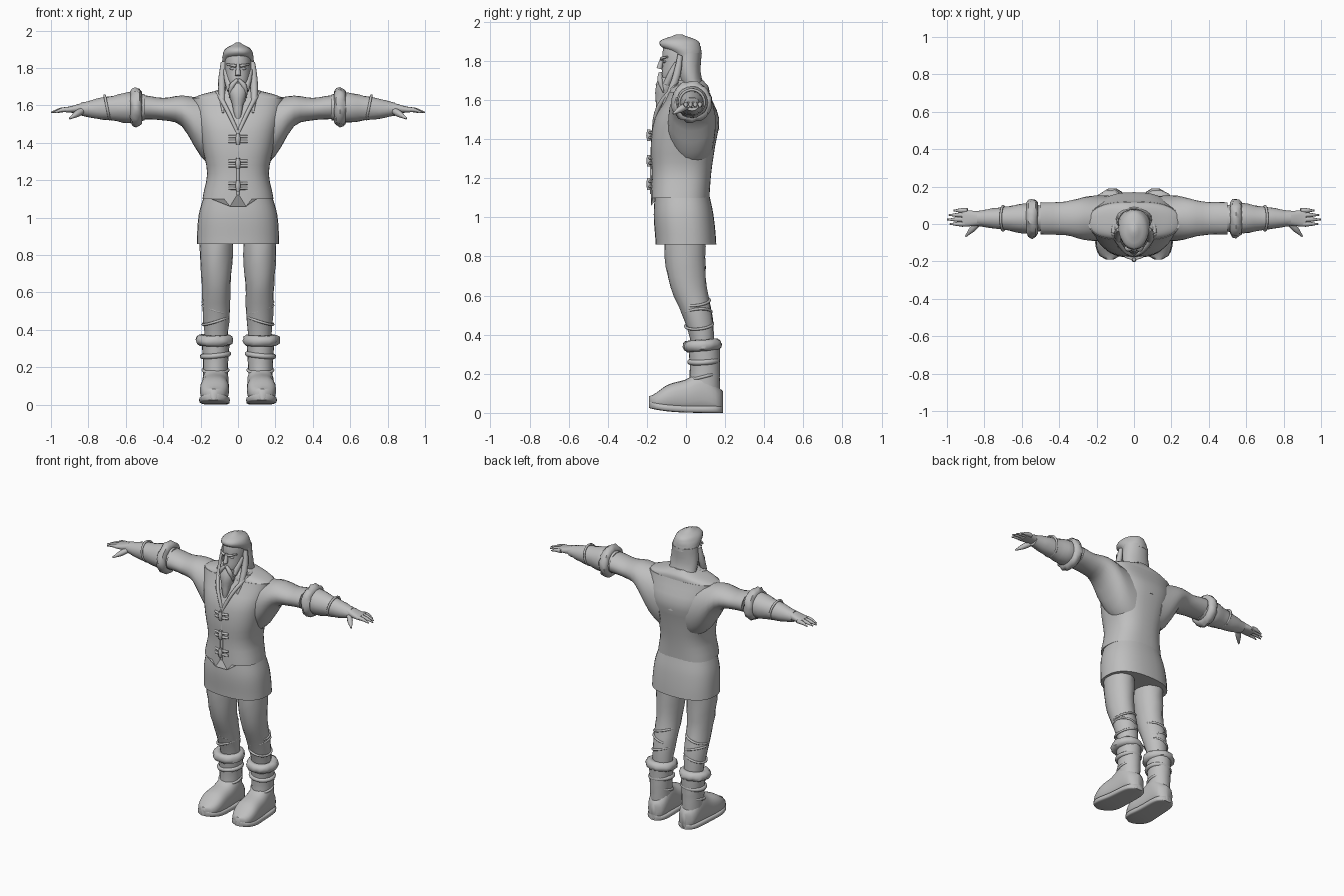
import bpy
import bmesh
import random
from math import sin, cos, pi, radians
from mathutils import Vector

random.seed(4)
if "Cube" in bpy.data.objects:
    bpy.data.objects.remove(bpy.data.objects["Cube"])

tone = (.52, .52, .52, 1)
grey = bpy.data.materials.new("plain_grey")
grey.use_nodes = True
grey.diffuse_color = tone
grey.node_tree.nodes["Principled BSDF"].inputs["Base Color"].default_value = tone

X, Y, Z = Vector((1, 0, 0)), Vector((0, 1, 0)), Vector((0, 0, 1))


def finish(obj, name):
    obj.name = name
    obj.data.materials.clear()
    obj.data.materials.append(grey)
    bpy.ops.object.select_all(action='DESELECT')
    obj.select_set(True)
    bpy.context.view_layer.objects.active = obj
    bpy.ops.object.shade_smooth_by_angle(angle=radians(50))


def spline(values, t):
    """Smooth value at t (0 to 1) through evenly spaced values."""
    last = len(values) - 1
    if last == 0:
        return values[0]
    i = min(int(t * last), last - 1)
    f = t * last - i

    def slope(k):
        return (values[min(k + 1, last)] - values[max(k - 1, 0)]) / 2

    step = values[i + 1] - values[i]
    bend = 3 * step - 2 * slope(i) - slope(i + 1)
    curl = slope(i) + slope(i + 1) - 2 * step
    return values[i] + f * (slope(i) + f * (bend + f * curl))


def skin(name, ring_at, steps=12, sides=20, power=2, rough=0, rule=None):
    """Skin rings given by ring_at(t) as centre, two axes and two radii."""
    bm = bmesh.new()
    loops = []
    for step in range(steps + 1):
        centre, u, v, ru, rv = ring_at(step / steps)
        loop = []
        for i in range(sides):
            angle = 2 * pi * i / sides
            lump = 1 + random.uniform(-rough, rough)
            pu, pv = [lump * abs(w) ** (2 / power) * (1 if w > 0 else -1)
                      for w in (cos(angle), sin(angle))]
            loop.append(bm.verts.new(centre + u * ru * pu + v * rv * pv))
        loops.append(loop)
    for low, high in zip(loops, loops[1:]):
        for i in range(sides):
            j = (i + 1) % sides
            bm.faces.new((low[i], low[j], high[j], high[i]))
    bm.faces.new(loops[0])
    bm.faces.new(loops[-1])
    if rule:
        for vert in bm.verts:
            rule(vert.co)
    bmesh.ops.recalc_face_normals(bm, faces=bm.faces)
    mesh = bpy.data.meshes.new(name)
    bm.to_mesh(mesh)
    bm.free()
    obj = bpy.data.objects.new(name, mesh)
    bpy.context.collection.objects.link(obj)
    finish(obj, name)


def upright(name, bottom, top, widths, fronts, backs, x=0, **style):
    """A standing form with half widths and front and back outlines."""
    def ring(t):
        front, back = spline(fronts, t), spline(backs, t)
        centre = Vector((x, (front + back) / 2, bottom + t * (top - bottom)))
        return centre, X, Y, spline(widths, t), (back - front) / 2
    skin(name, ring, **style)


def sideways(name, start, end, side, heights, depths, thicks, **style):
    """A form running outwards along the arm."""
    def ring(t):
        centre = Vector((side * (start + t * (end - start)), arm_y, spline(heights, t)))
        return centre, Y, Z, spline(depths, t), spline(thicks, t)
    skin(name, ring, **style)


def foot_form(name, side, widths, tops, **style):
    """A form from heel to toe, rounded at both ends, with a raised toe."""
    def ring(t):
        top = spline(tops, t)
        lift = .025 * t ** 4
        centre = Vector((side * (.115 + .015 * t), .19 - .38 * t, lift + top / 2))
        rounding = (1.1 - abs(2 * t - 1) ** 8) ** .5
        return centre, X, Z, spline(widths, t) * rounding, top / 2
    skin(name, ring, steps=20, **style)


def tube(name, start, end, radii, bow=(0, 0, 0), side=1, steps=6, sides=10, **style):
    """A tapering strand from start to end, bowed in the middle."""
    start, end, bow = [Vector((side * p[0], p[1], p[2])) for p in (start, end, bow)]
    along = (end - start).normalized()
    u = along.cross(Y if abs(along.y) < .8 else Z).normalized()

    def ring(t):
        centre = start.lerp(end, t) + bow * sin(pi * t)
        radius = spline(radii, t)
        return centre, u, along.cross(u), radius, radius
    skin(name, ring, steps=steps, sides=sides, **style)


def band(name, loc, radius, thick, rot=(0, 0, 0), rough=0):
    """A ring round a limb, lumpy when it is fur."""
    bpy.ops.mesh.primitive_torus_add(location=loc, rotation=rot, major_radius=radius,
                                     minor_radius=thick, major_segments=28, minor_segments=10)
    obj = bpy.context.object
    for vert in obj.data.vertices:
        vert.co *= 1 + random.uniform(-rough, rough)
    finish(obj, name)


vest_hem, arm_y, arm_z = 1.1, .03, 1.59
leg_x, boot_y = .12, .09


def cut_hem(co):
    """Raise the centre of the hem and draw down its front corners."""
    if co.z < vest_hem + .01 and co.y < -.1:
        away = abs(co.x)
        if away < .02:
            co.z += .03
        elif away < .06:
            co.z -= .04


# Torso clothing
upright("vest", vest_hem, 1.64, (.19, .165, .19, .22, .245), (-.18, -.175, -.18, -.16, -.09),
        (.12, .13, .15, .17, .12), sides=40, power=2.5, rule=cut_hem)
upright("shoulder_yoke", 1.635, 1.7, (.245, .2, .12, .06), (-.09, -.08, -.06),
        (.12, .115, .09), sides=40, power=2.5)
upright("tunic_skirt", .86, 1.17, (.22, .21, .17), (-.155, -.165, -.155), (.155, .14, .11),
        sides=32, power=2.4)

# Clasps down the front opening
tube("front_opening", (0, -.176, 1.12), (0, -.165, 1.47), (.009,), bow=(0, -.004, 0))
for z in (1.42, 1.29, 1.17):
    for drop in (-.013, .013):
        tube("clasp_cord", (-.05, -.172, z + drop), (.05, -.172, z + drop), (.008,),
             bow=(0, -.013, 0))
    tube("clasp_toggle", (0, -.19, z - .03), (0, -.19, z + .03), (.009, .014, .009))

# Neck, face and hair
upright("neck", 1.6, 1.76, (.07, .055), (-.06,), (.08, .05))
upright("face", 1.67, 1.9, (.03, .06, .07, .07, .06), (-.118, -.124, -.12, -.12, -.11),
        (-.03, .04, .06, .05))
upright("back_hair", 1.45, 1.84, (.03, .08, .095, .085), (.12, .03, -.035, -.06),
        (.17, .14, .08, .08), sides=28, rough=.02)
upright("crown_hair", 1.82, 1.936, (.084, .084, .08, .062, .012),
        (-.06, -.09, -.132, -.125, -.05), (.08, .079, .074, .055, -.02),
        sides=28, rough=.015)
tube("nose", (0, -.12, 1.82), (0, -.137, 1.76), (.009, .012, .015))
tube("beard", (0, -.09, 1.71), (0, -.14, 1.5), (.05, .048, .03, .02, .005),
     bow=(0, -.01, 0), steps=10, sides=14, rough=.07)

for s in (-1, 1):
    # Face details
    tube("brow", (.008, -.126, 1.81), (.06, -.095, 1.82), (.009, .005), (0, -.01, 0), s)
    tube("eye", (.016, -.113, 1.797), (.044, -.106, 1.797), (.003, .008, .003), side=s)
    tube("moustache", (0, -.13, 1.74), (.045, -.115, 1.64), (.01, .014, .004), (.012, -.01, .01), s)
    tube("side_whisker", (.066, -.045, 1.79), (.04, -.1, 1.68), (.014, .02, .018), side=s)
    tube("side_lock", (.078, -.03, 1.83), (.08, -.125, 1.56), (.014, .02, .018, .005),
         (.008, .02, 0), s, rough=.06)
    tube("front_collar", (0, -.166, 1.45), (.11, -.05, 1.67), (.01, .013), (0, -.03, .01), s)
    tube("back_collar", (.11, -.05, 1.67), (.07, .095, 1.65), (.013, .01), (.01, 0, .01), s)

    # Arms
    sideways("sleeve", .1, .5, s, (1.44, 1.485, 1.57, 1.58, arm_z), (.12, .12, .09, .086),
             (.19, .155, .082, .06, .064), sides=24, rough=.012)
    sideways("forearm_wrap", .5, .84, s, (arm_z, 1.58), (.07, .08, .065, .054, .04),
             (.07, .082, .066, .054, .035), rough=.03)
    band("sleeve_fur_cuff", (s * .545, arm_y, arm_z), .073, .032, (0, pi / 2, 0), .06)
    band("bracer_strap", (s * .7, arm_y, arm_z), .064, .007, (0, pi / 2 + s * .2, 0))

    # Hands
    sideways("palm", .8, .92, s, (arm_z, 1.576), (.036, .045), (.03, .015), power=2.5)
    for i, reach in enumerate((.985, 1, .99, .965)):
        y = i * .024
        tube("finger", (.89, y, 1.578), (reach, y, 1.562), (.013, .012, .004),
             (0, 0, .006), s, sides=8)
    tube("thumb", (.83, .01, 1.575), (.9, -.066, 1.53), (.018, .017, .005), side=s, sides=8)

    # Legs
    upright("trouser_leg", .34, .95, (.06, .073, .077, .088, .09), (.03, -.015, -.08, -.108, -.11),
            (.145, .135, .105, .1, .1), x=s * .116, rough=.025)
    for turn, z in enumerate((.45, .51, .57)):
        tilt = .3 * (-1) ** turn
        band("shin_wrap", (s * leg_x, .13 - z * .14, z), .071, .007, (.1, s * tilt, 0))

    # Boots
    upright("boot_shaft", .08, .36, (.064, .067, .076), (.01, .02, .01), (.173,),
            x=s * leg_x, rough=.015)
    band("boot_fur_cuff", (s * .125, .083, .345), .07, .03, (.08, 0, 0), .05)
    band("boot_strap", (s * leg_x, boot_y, .265), .07, .014, (.06, s * .1, 0))
    band("ankle_strap", (s * leg_x, boot_y, .185), .067, .008, (.25, 0, 0))
    foot_form("boot_foot", s, (.06, .066, .07, .074, .06), (.11, .215, .17, .135, .06), power=2.5)
    foot_form("boot_sole", s, (.064, .07, .073, .078, .064), (.036,), power=5)
